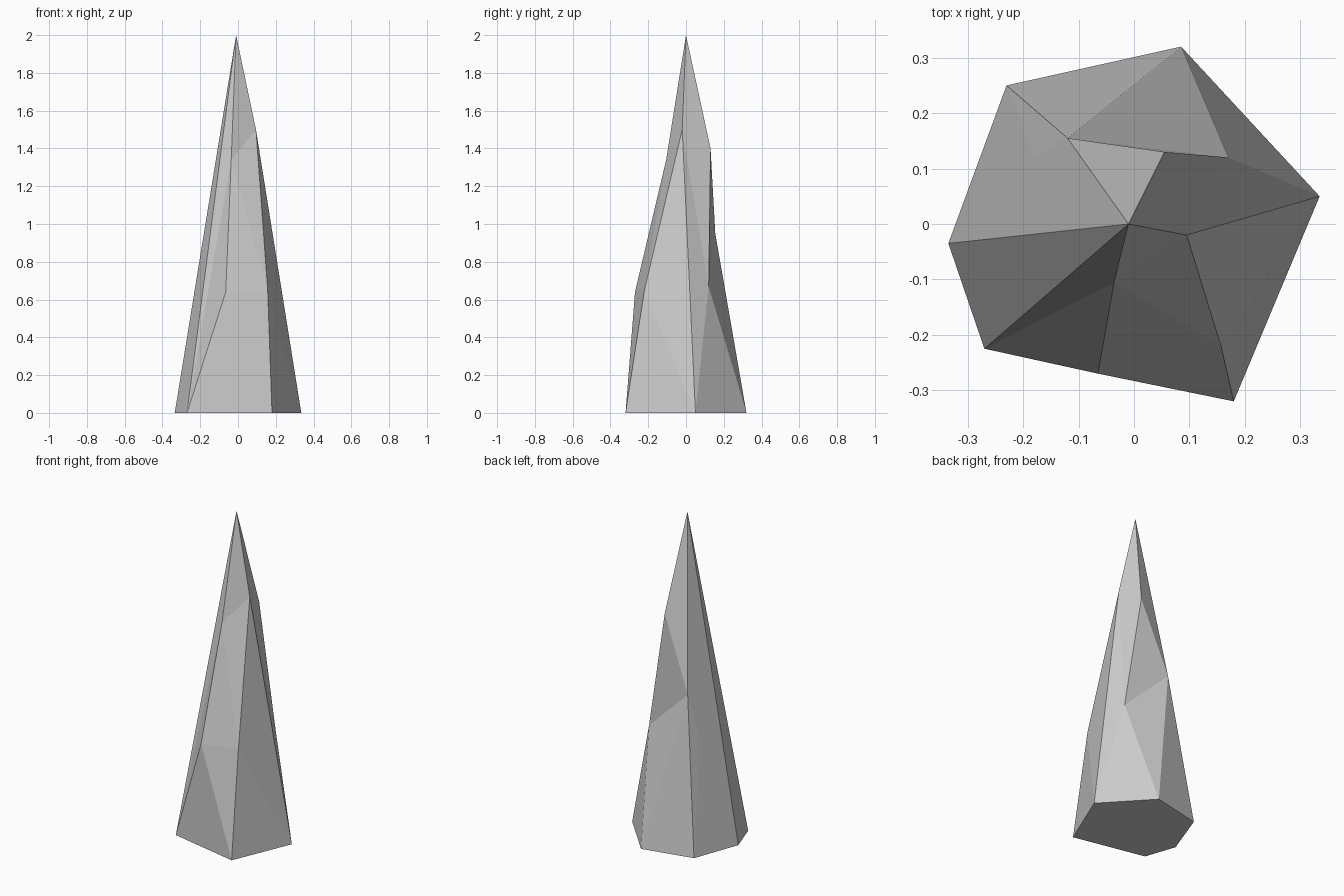
import bpy
import bmesh

# Remove the default object if the scene has it
default_object = bpy.data.objects.get("Cube")
if default_object:
    bpy.data.objects.remove(default_object, do_unlink=True)


def make_material(name, colour):
    material = bpy.data.materials.new(name)
    material.use_nodes = True
    material.diffuse_color = colour
    material.node_tree.nodes["Principled BSDF"].inputs["Base Color"].default_value = colour
    return material


# Corners of the chipped spike, each keyed by one letter
corners = {
    # foot outline, counter-clockwise from the back left
    "A": (-.23, .25, 0), "B": (.085, .32, 0), "C": (.335, .05, 0),
    "D": (.18, -.32, 0), "E": (-.27, -.225, 0), "F": (-.335, -.035, 0),
    # lower chips
    "H": (-.18, .12, .66), "J": (.17, .12, .67),
    "L": (.157, -.22, .65), "M": (-.065, -.27, .64),
    # upper chips
    "G": (-.12, .155, .95), "I": (.055, .13, 1.4),
    "K": (.095, -.02, 1.5), "N": (-.036, -.105, 1.34),
    # tip
    "P": (-.01, 0, 2),
}

# Flat facets, grouped by side
facets = {
    "foot": "ABCDEF",
    "left": "AFPGH EPF",
    "back": "ABG AGH BJG GJI GIP BCJ",
    "right": "JCK IJK IKP CDL CLK",
    "front": "DEM DML LMN LNK KNP EPN ENM",
}

# Build the spike mesh
bm = bmesh.new()
verts = {letter: bm.verts.new(place) for letter, place in corners.items()}
for side in facets.values():
    for outline in side.split():
        bm.faces.new([verts[letter] for letter in outline])
bmesh.ops.recalc_face_normals(bm, faces=bm.faces)

mesh = bpy.data.meshes.new("rock_spike")
bm.to_mesh(mesh)
bm.free()
mesh.shade_flat()
mesh.materials.append(make_material("light grey stone", (.6, .6, .6, 1)))

spike = bpy.data.objects.new("rock_spike", mesh)
bpy.context.collection.objects.link(spike)
